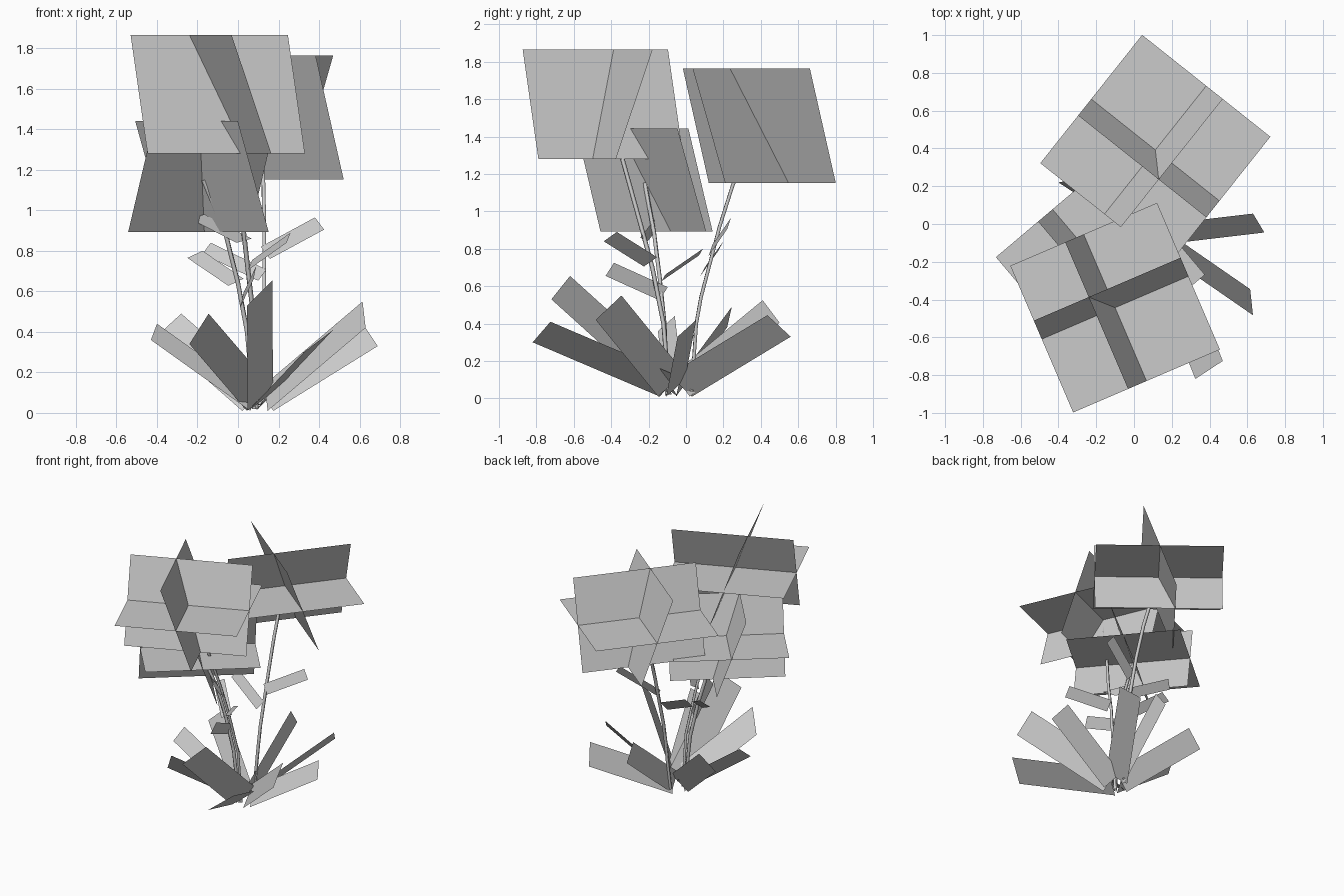
import bpy, math
from mathutils import Vector as V

if "Cube" in bpy.data.objects:
    bpy.data.objects.remove(bpy.data.objects["Cube"])


def mesh(name, quads):
    """Object made of separate flat quads."""
    verts = [tuple(p) for q in quads for p in q]
    faces = [tuple(range(i, i + 4)) for i in range(0, len(verts), 4)]
    me = bpy.data.meshes.new(name)
    me.from_pydata(verts, [], faces)
    ob = bpy.data.objects.new(name, me)
    bpy.context.collection.objects.link(ob)
    return ob


def flower_head(name, center, size, height, angle):
    """A level card crossed by two cards that lean 20 degrees."""
    c = V(center)
    u = V((math.cos(angle), math.sin(angle), 0))
    w = V((-u.y, u.x, 0))
    h = size / 2
    quads = [[c - u*h - w*h, c + u*h - w*h, c + u*h + w*h, c - u*h + w*h]]
    for along, lean in ((u, w), (w, -u)):
        up = V((0, 0, height / 2)) - lean * (height / 2 * math.tan(math.radians(20)))
        quads.append([c - along*h - up, c + along*h - up,
                      c + along*h + up, c - along*h + up])
    mesh(name, quads)


def leaf(name, high, low, base):
    """Rectangular leaf from a base point to two tip corners."""
    high, low, base = V(high), V(low), V(base)
    d = (high - low) / 2
    mesh(name, [[base - d, base + d, high, low]])


def stem(name, pts):
    cu = bpy.data.curves.new(name, 'CURVE')
    cu.dimensions = '3D'
    cu.bevel_depth = 0.012
    cu.bevel_resolution = 0
    s = cu.splines.new('POLY')
    s.points.add(len(pts) - 1)
    for p, co in zip(s.points, pts):
        p.co = (*co, 1)
    ob = bpy.data.objects.new(name, cu)
    bpy.context.collection.objects.link(ob)


# Flower heads
flower_head("front_flower", (-0.10, -0.443, 1.573), 0.845, 0.585, math.atan2(-0.33, -0.77))
flower_head("left_flower", (-0.178, -0.222, 1.167), 0.785, 0.55, math.atan2(-0.6, 0.507))
flower_head("back_flower", (0.113, 0.392, 1.458), 0.867, 0.612, math.atan2(-0.54, 0.68))

# Stems
stem("front_stem", [(0.09, -0.09, 0.02), (0.085, -0.12, 0.4), (0.05, -0.18, 0.7),
                    (0.025, -0.24, 0.92), (-0.04, -0.34, 1.28), (-0.09, -0.42, 1.5)])
stem("left_stem", [(0.08, -0.10, 0.02), (0.045, -0.115, 0.4), (0.0, -0.14, 0.64),
                   (-0.06, -0.17, 0.88), (-0.17, -0.22, 1.15)])
stem("back_stem", [(0.11, 0.03, 0.04), (0.13, 0.055, 0.4), (0.13, 0.08, 0.54),
                   (0.13, 0.18, 0.92), (0.125, 0.25, 1.14), (0.115, 0.34, 1.35)])

# Ground leaves: upper tip corner, lower tip corner
ground = [
    ((0.63, 0.055, 0.42), (0.69, -0.045, 0.33)),
    ((0.615, -0.345, 0.55), (0.63, -0.483, 0.42)),
    ((0.47, -0.725, 0.41), (0.325, -0.82, 0.30)),
    ((0.17, -0.62, 0.655), (0.045, -0.72, 0.53)),
    ((-0.145, -0.58, 0.49), (-0.24, -0.49, 0.34)),
    ((-0.40, -0.06, 0.44), (-0.43, -0.15, 0.36)),
    ((-0.28, 0.245, 0.49), (-0.40, 0.22, 0.38)),
    ((0.15, 0.41, 0.525), (0.14, 0.50, 0.405)),
    ((0.49, 0.435, 0.445), (0.41, 0.56, 0.33)),
]
for i, (hi, lo) in enumerate(ground):
    root = V((0.11, -0.06, 0))
    out = (V(hi) + V(lo)) / 2 - root
    out.z = 0
    base = root + out.normalized() * 0.035
    base.z = (hi[2] - lo[2]) / 2 + 0.01
    leaf(f"ground_leaf_{i + 1}", hi, lo, base)

# Small leaves, two on each stem
small = [
    ((-0.165, -0.15, 0.98), (-0.24, -0.11, 0.96), (0.03, -0.225, 0.85)),
    ((0.26, -0.37, 0.89), (0.24, -0.44, 0.84), (0.06, -0.19, 0.73)),
    ((-0.175, 0.09, 0.80), (-0.25, 0.07, 0.765), (-0.01, -0.12, 0.645)),
    ((0.09, -0.385, 0.725), (0.075, -0.43, 0.655), (0.02, -0.12, 0.56)),
    ((-0.135, 0.20, 0.84), (-0.175, 0.17, 0.785), (0.12, 0.09, 0.68)),
    ((0.38, 0.24, 0.965), (0.425, 0.22, 0.905), (0.135, 0.13, 0.79)),
]
for i, (hi, lo, base) in enumerate(small):
    leaf(f"stem_leaf_{i + 1}", hi, lo, base)
